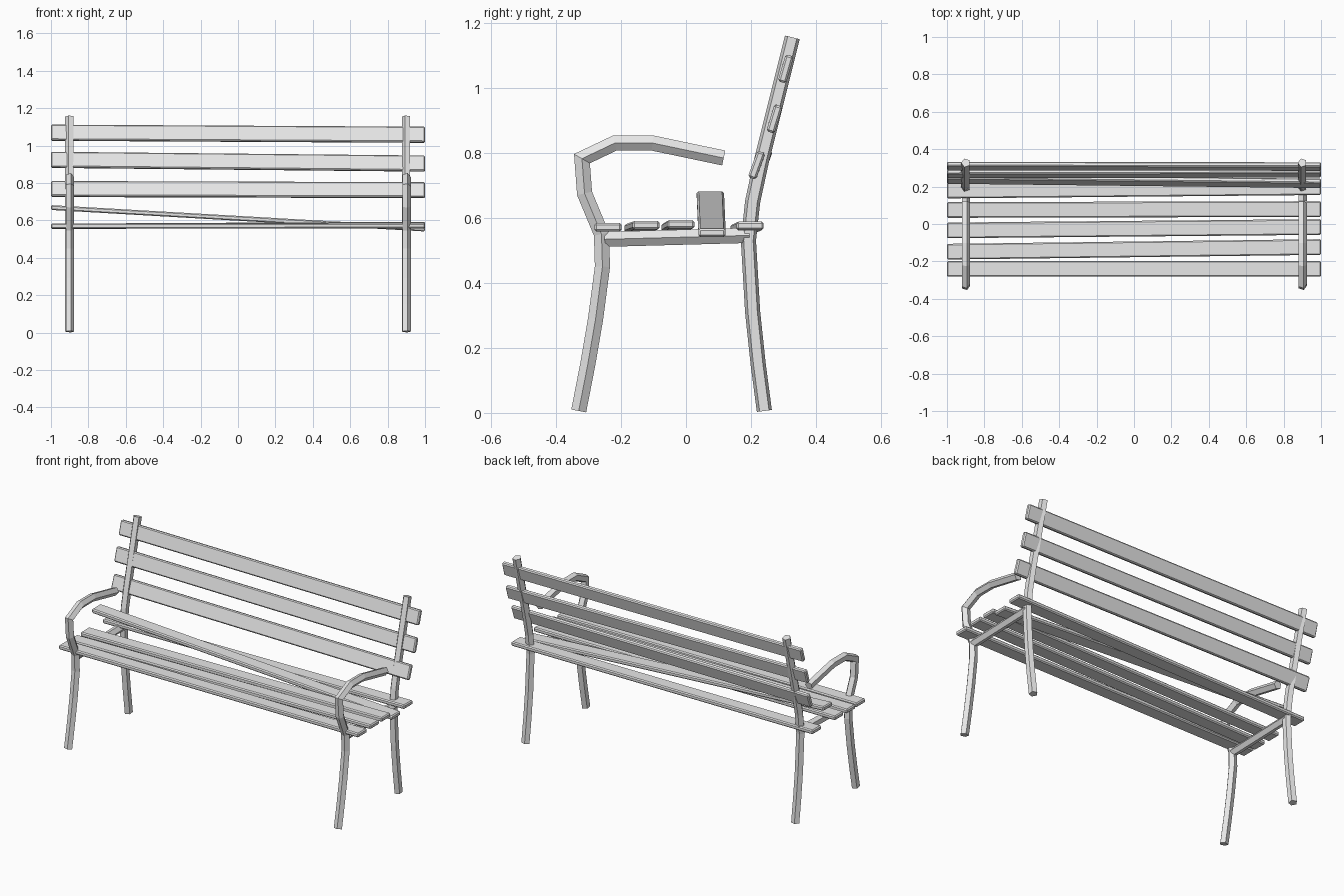
import bpy, bmesh, math
from mathutils import Vector

if "Cube" in bpy.data.objects:
    bpy.data.objects.remove(bpy.data.objects["Cube"])

grey = bpy.data.materials.new("light_grey")
grey.diffuse_color = (0.8, 0.8, 0.8, 1)
grey.use_nodes = True
grey.node_tree.nodes["Principled BSDF"].inputs["Base Color"].default_value = grey.diffuse_color


def finish(bm, name):
    bmesh.ops.recalc_face_normals(bm, faces=bm.faces[:])
    me = bpy.data.meshes.new(name)
    bm.to_mesh(me)
    bm.free()
    me.materials.append(grey)
    ob = bpy.data.objects.new(name, me)
    bpy.context.collection.objects.link(ob)
    return ob


def tube(name, x, path, point=1, r=0.0245, sides=5):
    """Five-sided bar swept along a (y, z) path with mitred bends; one ridge faces +x or -x."""
    pts = [Vector(p) for p in path]
    bm = bmesh.new()
    rings = []
    for i, p in enumerate(pts):
        a = (p - pts[i - 1]).normalized() if i > 0 else None
        b = (pts[i + 1] - p).normalized() if i < len(pts) - 1 else None
        a, b = a or b, b or a
        t = (a + b).normalized()
        n = Vector((-t.y, t.x)) / t.dot(a)
        ring = []
        for k in range(sides):
            ang = 2 * math.pi * k / sides
            q = p + n * (r * math.sin(ang))
            ring.append(bm.verts.new((x + point * r * math.cos(ang), q.x, q.y)))
        rings.append(ring)
    for r0, r1 in zip(rings, rings[1:]):
        for k in range(sides):
            j = (k + 1) % sides
            bm.faces.new((r0[k], r0[j], r1[j], r1[k]))
    bm.faces.new(rings[0])
    bm.faces.new(rings[-1])
    return finish(bm, name)


def slat(name, left, right, tilt=0, w=0.084, t=0.026):
    """Board from x=-1 to x=1 between two (y, z) end centres, tilted about x."""
    bm = bmesh.new()
    bmesh.ops.create_cube(bm, size=1)
    c, s = math.cos(math.radians(tilt)), math.sin(math.radians(tilt))
    for v in bm.verts:
        end = Vector(right if v.co.x > 0 else left)
        u, h = v.co.y * w, v.co.z * t
        v.co = (v.co.x * 2, end.x + u * c - h * s, end.y + u * s + h * c)
    ob = finish(bm, name)
    m = ob.modifiers.new("soft_edges", 'BEVEL')
    m.width = 0.006
    m.segments = 1
    return ob


# Side frames: front leg with armrest, back leg with backrest post, seat rail
arm = [(-0.33, 0.006), (-0.302, 0.15), (-0.278, 0.29), (-0.257, 0.45), (-0.26, 0.55),
       (-0.312, 0.675), (-0.32, 0.782), (-0.219, 0.83), (-0.103, 0.83), (0.116, 0.784)]
back = [(0.241, 0.006), (0.222, 0.15), (0.205, 0.31), (0.192, 0.53),
        (0.205, 0.65), (0.231, 0.77), (0.327, 1.155)]
rail = [(-0.25, 0.534), (0.195, 0.546)]
for side, x in (("left", -0.9), ("right", 0.9)):
    tube(f"front_leg_and_armrest_{side}", x, arm)
    tube(f"back_leg_and_post_{side}", x, back, point=-1)
    tube(f"seat_rail_{side}", x, rail)

# Seat slats, slightly crooked; the fourth is lifted at its left end
seat = [((-0.24, 0.570), (-0.24, 0.571)),
        ((-0.148, 0.568), (-0.123, 0.577)),
        ((-0.034, 0.570), (-0.016, 0.580)),
        ((0.075, 0.669), (0.080, 0.554)),
        ((0.179, 0.567), (0.197, 0.575))]
for i, (l, r) in enumerate(seat):
    slat(f"seat_slat_{i + 1}", l, r)

# Backrest slats, leaning with the posts
rest = [((0.240, 0.768), (0.217, 0.762), 70),
        ((0.268, 0.924), (0.272, 0.904), 73),
        ((0.310, 1.069), (0.307, 1.058), 74)]
for i, (l, r, a) in enumerate(rest):
    slat(f"backrest_slat_{i + 1}", l, r, a, w=0.086)
